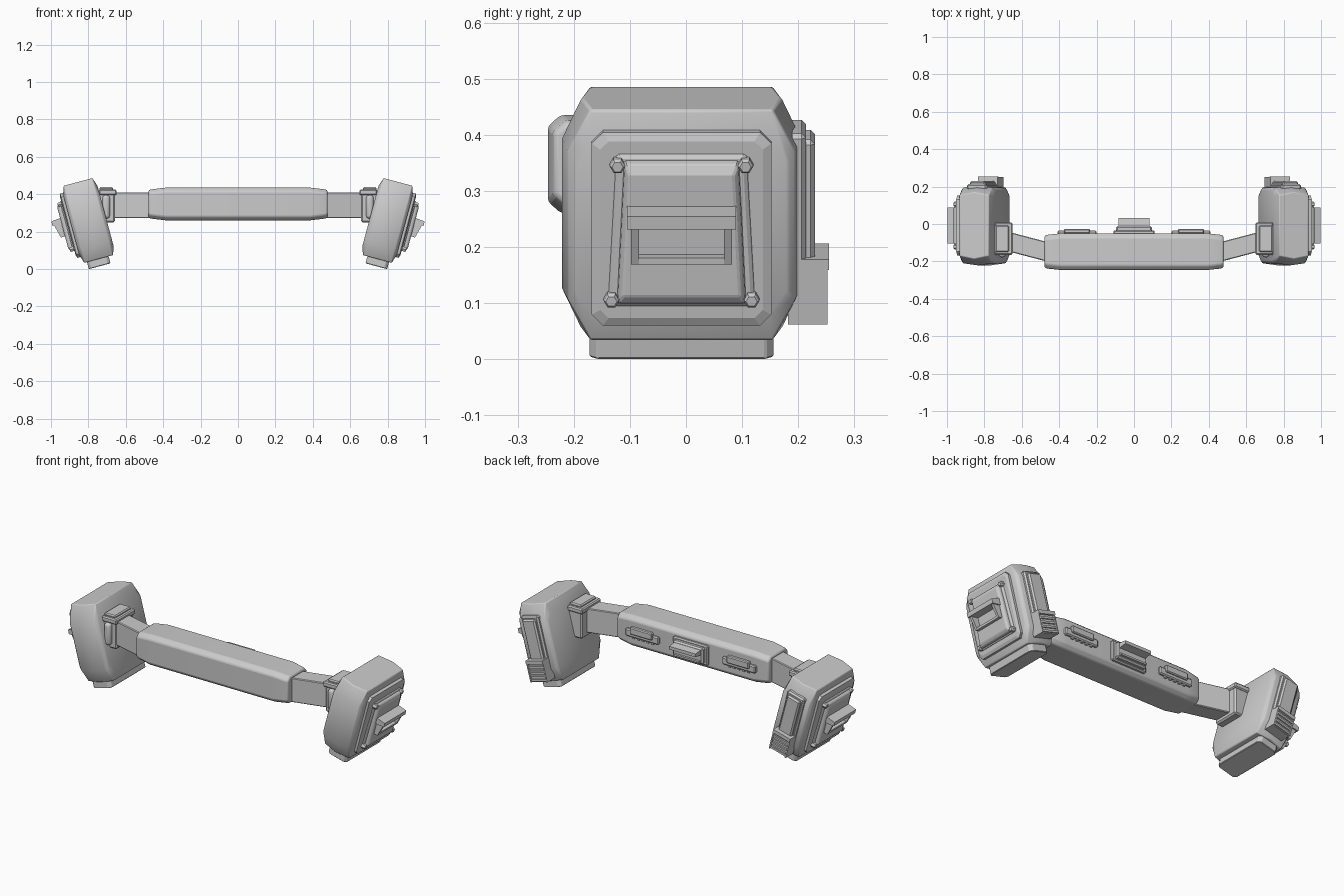
import bpy
import bmesh
import math
from mathutils import Matrix, Vector

default = bpy.data.objects.get("Cube")
if default:
    bpy.data.objects.remove(default, do_unlink=True)

grey = bpy.data.materials.new("plain grey")
grey.use_nodes = True
COLOUR = (0.6, 0.6, 0.6, 1)
grey.diffuse_color = COLOUR
grey.node_tree.nodes["Principled BSDF"].inputs["Base Color"].default_value = COLOUR

WORLD = Matrix.Identity(4)
# Pod frame: local x points outward, y back, z up along the tilted pod
POD = Matrix.Translation((0.80, -0.008, 0.26)) @ Matrix.Rotation(math.radians(15), 4, "Y")


def loft(name, rings, frame=WORLD, mirror=True, bevel=0, segments=1, smooth=False):
    """Skin a stack of equal-length rings, cap both ends."""
    bm = bmesh.new()
    loops = [[bm.verts.new(frame @ Vector(p)) for p in ring] for ring in rings]
    n = len(loops[0])
    for a, b in zip(loops, loops[1:]):
        for i in range(n):
            j = (i + 1) % n
            bm.faces.new((a[i], a[j], b[j], b[i]))
    bm.faces.new(loops[0])
    bm.faces.new(loops[-1])
    bmesh.ops.recalc_face_normals(bm, faces=bm.faces)
    mesh = bpy.data.meshes.new(name)
    bm.to_mesh(mesh)
    bm.free()
    mesh.materials.append(grey)
    obj = bpy.data.objects.new(name, mesh)
    bpy.context.collection.objects.link(obj)
    if bevel:
        mod = obj.modifiers.new("Bevel", "BEVEL")
        mod.width, mod.segments = bevel, segments
        mod.limit_method = "ANGLE"
    if mirror:
        obj.modifiers.new("Mirror", "MIRROR")
    if smooth:
        bpy.ops.object.select_all(action="DESELECT")
        obj.select_set(True)
        bpy.context.view_layer.objects.active = obj
        bpy.ops.object.shade_smooth_by_angle(angle=math.radians(35))
    return obj


def box(name, lo, hi, frame=WORLD, **opts):
    """Axis-aligned box in the given frame."""
    rings = [[(x, lo[1], lo[2]), (x, hi[1], lo[2]), (x, hi[1], hi[2]), (x, lo[1], hi[2])]
             for x in (lo[0], hi[0])]
    return loft(name, rings, frame, **opts)


def octagon(x, hy, hz, cy, cz, y0=0, z0=0):
    """Chamfered rectangle in the yz plane; cy, cz are the chamfer sizes."""
    quarter = [(hy, hz - cz), (hy - cy, hz)]
    pts = quarter + [(-y, z) for y, z in quarter[::-1]]
    pts += [(-y, -z) for y, z in pts]
    return [(x, y + y0, z + z0) for y, z in pts]


def trapezoid(x, top, bottom, z1, z0):
    return [(x, -bottom, z0), (x, bottom, z0), (x, top, z1), (x, -top, z1)]


def extrude_profile(name, profile, axis_range, along, frame=WORLD, **opts):
    """Sweep a 2D profile along y (profile is x,z) or along x (profile is y,z)."""
    rings = []
    for t in axis_range:
        rings.append([(a, t, b) if along == "y" else (t, a, b) for a, b in profile])
    return loft(name, rings, frame, **opts)


# Pod shells
loft("pod_shell", [
    octagon(-0.095, 0.19, 0.165, 0.035, 0.05),
    octagon(-0.08, 0.202, 0.213, 0.04, 0.075),
    octagon(0, 0.213, 0.213, 0.035, 0.075),
    octagon(0.08, 0.202, 0.213, 0.04, 0.075),
    octagon(0.095, 0.19, 0.165, 0.035, 0.05),
], POD, bevel=0.004, segments=2, smooth=True)
loft("pod_foot", [[(x, y, z) for x, y in
                   ((-0.055, -0.15), (-0.04, -0.164), (0.05, -0.164), (0.065, -0.15),
                    (0.065, 0.15), (0.05, 0.164), (-0.04, 0.164), (-0.055, 0.15))]
                  for z in (-0.252, -0.2)], POD, bevel=0.003)

# Stepped outer panel with a raised tapered cover
loft("outer_panel", [
    octagon(0.08, 0.16, 0.178, 0.02, 0.02),
    octagon(0.108, 0.16, 0.178, 0.02, 0.02),
    octagon(0.114, 0.145, 0.163, 0.015, 0.015),
], POD)
loft("panel_frame", [trapezoid(0.11, 0.118, 0.133, 0.142, -0.142),
                     trapezoid(0.121, 0.113, 0.128, 0.137, -0.137)], POD, bevel=0.004)
loft("panel_cover", [trapezoid(0.115, 0.103, 0.116, 0.132, -0.135),
                     trapezoid(0.134, 0.101, 0.113, 0.126, -0.13),
                     trapezoid(0.143, 0.093, 0.104, 0.108, -0.115)], POD, bevel=0.003)

# Ledge handle with a framed slot beneath
extrude_profile("ledge_handle", [(0.135, 0.052), (0.193, 0.046), (0.193, 0.022), (0.15, 0.016),
                                 (0.135, 0.016)], (-0.097, 0.097), "y", POD)
for s in (-1, 1):
    extrude_profile("slot_side", [(0.135, 0.03), (0.185, 0.025), (0.165, -0.05), (0.135, -0.05)],
                    (s * 0.09, s * 0.076), "y", POD)
box("slot_lower_rim", (0.135, -0.09, -0.05), (0.165, 0.09, -0.038), POD)

# Hexagonal bolts at the panel corners
for y, z in ((0.114, 0.122), (0.125, -0.126)):
    for s in (-1, 1):
        rings = [[(x, s * y + r * math.cos(k * math.pi / 3), z + r * math.sin(k * math.pi / 3))
                  for k in range(6)]
                 for x, r in ((0.105, 0.014), (0.132, 0.014), (0.137, 0.01))]
        loft("panel_bolt", rings, POD)

# Rear strip and vent box of each pod
box("rear_strip_base", (-0.055, 0.19, -0.11), (0.055, 0.222, 0.16), POD, bevel=0.008)
box("rear_strip", (-0.042, 0.2, -0.1), (0.042, 0.238, 0.145), POD, bevel=0.008)
box("vent_box", (-0.048, 0.19, -0.19), (0.048, 0.25, -0.09), POD)
box("vent_lip", (-0.055, 0.19, -0.09), (0.055, 0.263, -0.07), POD)
for s in (-1, 1):
    box("vent_side", (s * 0.048, 0.19, -0.19), (s * 0.055, 0.26, -0.08), POD)
for k in range(4):
    z = -0.185 + 0.024 * k
    box("vent_slat", (-0.048, 0.24, z), (0.048, 0.258, z + 0.011), POD)

# Brackets joining the arms to the pods
box("bracket_block", (0.657, -0.155, 0.25), (0.76, 0.0, 0.41), bevel=0.008)
box("bracket_collar", (0.65, -0.165, 0.395), (0.745, 0.008, 0.425), bevel=0.006)
box("bracket_cap", (0.668, -0.15, 0.42), (0.74, -0.008, 0.438), bevel=0.006)
box("bracket_pad", (0.685, -0.178, 0.27), (0.725, -0.14, 0.395), bevel=0.016, segments=3,
    smooth=True)

# Swept arms
loft("arm", [[(x, y, z) for y, z in ((y0, 0.272), (y0 + 0.105, 0.272),
                                   (y0 + 0.105, 0.41), (y0, 0.41))]
             for x, y0 in ((0.43, -0.21), (0.67, -0.147))], bevel=0.004)

# Central grip, tapering at the ends
grip = [(0.478, 0.085, 0.074), (0.465, 0.09, 0.078), (0.39, 0.098, 0.087)]
stations = [(-x, a, b) for x, a, b in grip] + grip[::-1]
loft("central_grip", [octagon(x, a, b, 0.022, 0.02, -0.148, 0.348) for x, a, b in stations],
     mirror=False, bevel=0.006, segments=2, smooth=True)

# Centre module behind the grip
box("module_base", (-0.11, -0.07, 0.29), (0.11, -0.034, 0.402), mirror=False, bevel=0.006)
box("module_body", (-0.095, -0.05, 0.3), (0.095, -0.012, 0.392), mirror=False, bevel=0.008)
extrude_profile("module_ledge", [(-0.03, 0.385), (0.033, 0.378), (0.033, 0.36), (-0.03, 0.352)],
                (-0.083, 0.083), "x", mirror=False)
box("module_lower_rim", (-0.083, -0.03, 0.312), (0.083, 0.0, 0.322), mirror=False)

# Side clips behind the grip
box("clip_plate", (0.2, -0.07, 0.325), (0.41, -0.036, 0.368), bevel=0.006)
box("clip_bar", (0.235, -0.05, 0.345), (0.375, -0.026, 0.385), bevel=0.005)
for k in range(5):
    x = 0.235 + 0.03 * k
    box("clip_tooth", (x, -0.06, 0.316), (x + 0.014, -0.042, 0.33))
